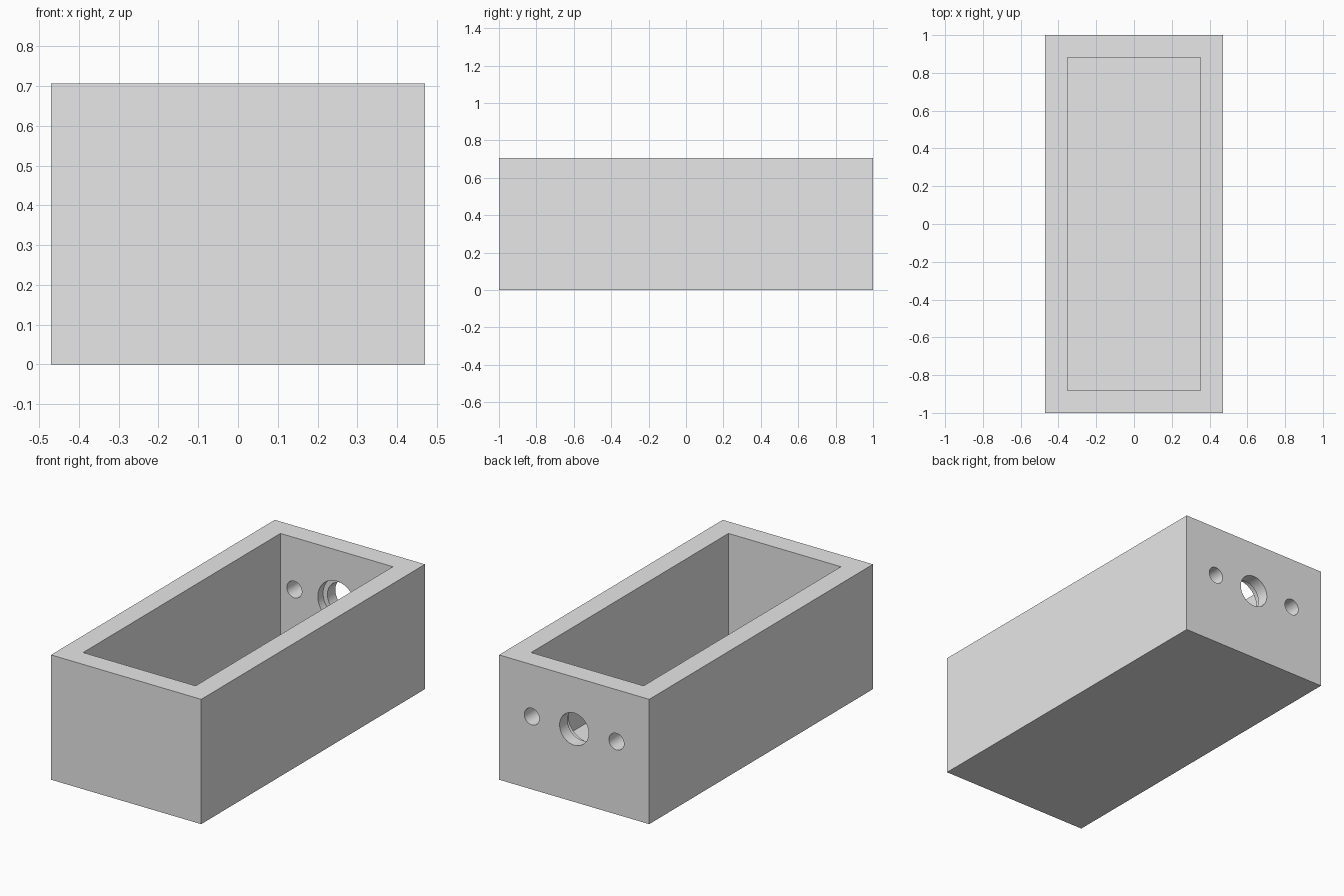
import bpy
from math import radians

default_cube = bpy.data.objects.get("Cube")
if default_cube:
    bpy.data.objects.remove(default_cube, do_unlink=True)

# Overall dimensions
WIDTH, LENGTH, HEIGHT = 0.94, 2.0, 0.706
WALL = 0.118
HOLE_Z = 0.412
OUTER_Y = LENGTH / 2
INNER_Y = OUTER_Y - WALL

grey = bpy.data.materials.new("plain_grey")
grey.use_nodes = True
colour = (0.8, 0.8, 0.8, 1)
grey.diffuse_color = colour
grey.node_tree.nodes["Principled BSDF"].inputs["Base Color"].default_value = colour


def block(name, size, base_z):
    bpy.ops.mesh.primitive_cube_add(size=1, location=(0, 0, base_z + size[2] / 2))
    obj = bpy.context.object
    obj.name = name
    obj.scale = size
    bpy.ops.object.transform_apply(location=True, rotation=True, scale=True)
    obj.data.materials.append(grey)
    return obj


def bore(name, x, radius, y_start, y_end):
    """Cylinder along y used for drilling the back wall."""
    bpy.ops.mesh.primitive_cylinder_add(
        vertices=48, radius=radius, depth=y_end - y_start,
        location=(x, (y_start + y_end) / 2, HOLE_Z), rotation=(radians(90), 0, 0))
    obj = bpy.context.object
    obj.name = name
    bpy.ops.object.transform_apply(location=True, rotation=True, scale=True)
    obj.data.materials.append(grey)
    return obj


def cut(target, cutter):
    cutter.hide_render = True
    mod = target.modifiers.new("cut", "BOOLEAN")
    mod.operation = "DIFFERENCE"
    mod.solver = "EXACT"
    mod.object = cutter
    bpy.ops.object.select_all(action="DESELECT")
    target.select_set(True)
    bpy.context.view_layer.objects.active = target
    bpy.ops.object.modifier_apply(modifier=mod.name)
    bpy.data.objects.remove(cutter, do_unlink=True)


# Open-topped box
box = block("open_box", (WIDTH, LENGTH, HEIGHT), 0)
cut(box, block("cavity_cutter", (WIDTH - 2 * WALL, LENGTH - 2 * WALL, HEIGHT), WALL))

# Central hole in the back wall, with a wider recess on the inside
cut(box, bore("centre_hole_cutter", 0, 0.091, INNER_Y - 0.1, OUTER_Y + 0.1))
cut(box, bore("recess_cutter", 0, 0.118, INNER_Y - 0.1, INNER_Y + 0.047))

# Screw holes on either side
for side in (-1, 1):
    cut(box, bore("screw_hole_cutter", side * 0.265, 0.047, INNER_Y - 0.1, OUTER_Y + 0.1))

bpy.ops.object.shade_smooth_by_angle(angle=radians(30))
